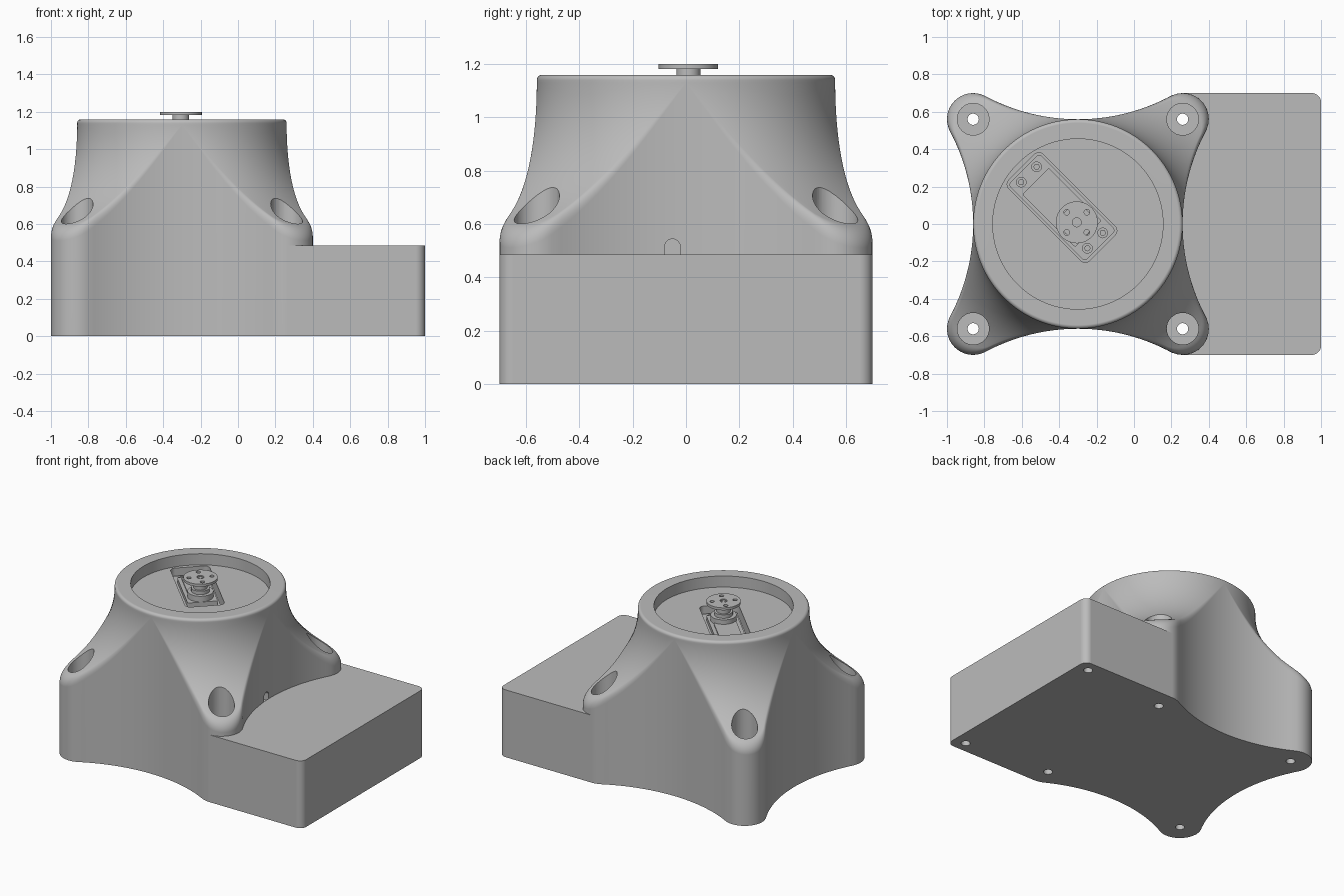
import bpy, bmesh
from math import sin, cos, pi, sqrt, atan2, radians, hypot

if "Cube" in bpy.data.objects:
    bpy.data.objects.remove(bpy.data.objects["Cube"], do_unlink=True)

grey = bpy.data.materials.new("plain grey")
grey.use_nodes = True
grey.diffuse_color = (0.5, 0.5, 0.5, 1)
grey.node_tree.nodes["Principled BSDF"].inputs["Base Color"].default_value = (0.5, 0.5, 0.5, 1)


def loft(name, rings):
    """Closed solid through equal-length rings listed bottom to top."""
    bm = bmesh.new()
    rows = [[bm.verts.new(p) for p in ring] for ring in rings]
    n = len(rows[0])
    for a, b in zip(rows, rows[1:]):
        for i in range(n):
            j = (i + 1) % n
            bm.faces.new((a[i], a[j], b[j], b[i]))
    bm.faces.new(rows[0][::-1])
    bm.faces.new(rows[-1])
    bmesh.ops.remove_doubles(bm, verts=bm.verts, dist=1e-5)
    bmesh.ops.recalc_face_normals(bm, faces=bm.faces)
    mesh = bpy.data.meshes.new(name)
    bm.to_mesh(mesh)
    bm.free()
    mesh.materials.append(grey)
    ob = bpy.data.objects.new(name, mesh)
    bpy.context.collection.objects.link(ob)
    return ob


def lathe(name, x, y, profile, n=40):
    """Turned solid from (radius, height) pairs."""
    turn = [2 * pi * i / n for i in range(n)]
    return loft(name, [[(x + r * cos(t), y + r * sin(t), z) for t in turn] for r, z in profile])


def rod(name, x, y, r, z0, z1, n=40):
    return lathe(name, x, y, [(r, z0), (r, z1)], n)


def prism(name, outline, z0, z1):
    return loft(name, [[(x, y, z) for x, y in outline] for z in (z0, z1)])


def rounded(x0, x1, y0, y1, r, seg=8):
    pts = []
    for k, (cx, cy) in enumerate([(x1 - r, y1 - r), (x0 + r, y1 - r), (x0 + r, y0 + r), (x1 - r, y0 + r)]):
        for i in range(seg + 1):
            t = (k + i / seg) * pi / 2
            pts.append((cx + r * cos(t), cy + r * sin(t)))
    return pts


def select_only(ob):
    bpy.ops.object.select_all(action='DESELECT')
    ob.select_set(True)
    bpy.context.view_layer.objects.active = ob


def cut(target, cutters):
    select_only(target)
    for c in cutters:
        c.hide_render = True
        mod = target.modifiers.new("cut", 'BOOLEAN')
        mod.operation, mod.solver, mod.object = 'DIFFERENCE', 'EXACT', c
        bpy.ops.object.modifier_apply(modifier=mod.name)


# ---- housing: four-lobed plan, flared up to a round rim ----
CX = -0.3
RIM, LOBE, TIP = 0.56, 0.56, 0.14      # rim radius, lobe centre, lobe radius
SIDE = (LOBE ** 2 - TIP ** 2) / (2 * TIP)   # radius of the hollow sides
FLARE, FZ, FILLET = 0.6, 1.13, 0.1
TOP, FLOOR, INNER = 1.16, 1.08, 0.455


def wall(t):
    phi = abs((t + pi / 4) % (pi / 2) - pi / 4)
    far = RIM + SIDE
    d = hypot(LOBE, LOBE)
    k = TIP / (SIDE + TIP)
    join = atan2(LOBE - LOBE * k, LOBE + SIDE * k)
    if phi < join:
        return far * cos(phi) - sqrt(SIDE ** 2 - (far * sin(phi)) ** 2)
    psi = pi / 4 - phi
    return d * cos(psi) + sqrt(max(0, TIP ** 2 - (d * sin(psi)) ** 2))


def section(t):
    w = wall(t)
    fx, cr = w - FILLET, RIM + FLARE
    fz = FZ - sqrt(max(0, (FLARE + FILLET) ** 2 - (cr - fx) ** 2))
    a = atan2(FZ - fz, cr - fx)
    pts = [(w, 0)]
    pts += [(fx + FILLET * cos(a * i / 8), fz + FILLET * sin(a * i / 8)) for i in range(9)]
    for i in range(1, 15):
        b = pi + a * (1 - i / 14)
        pts.append((cr + FLARE * cos(b), FZ + FLARE * sin(b)))
    for i in range(6):
        b = pi / 2 * i / 5
        pts.append((RIM - 0.02 + 0.02 * cos(b), TOP - 0.02 + 0.02 * sin(b)))
    return pts + [(INNER, TOP), (INNER, FLOOR)]


N = 288
turns = [2 * pi * i / N for i in range(N)]
sections = [section(t) for t in turns]
housing = loft("housing", [[(CX + s[k][0] * cos(t), s[k][0] * sin(t), s[k][1])
                            for t, s in zip(turns, sections)] for k in range(len(sections[0]))])

# ---- side box, rounded at its far corners ----
box_outline = rounded(0.16, 1.0, -0.7, 0.7, 0.05, 12)
box_outline = [(max(x, 0.26), y) if x < 0.5 else (x, y) for x, y in box_outline]
box_outline = [p for p in box_outline if p[0] > 0.5] + [(0.26, 0.7), (0.26, -0.7)]
box_outline.sort(key=lambda p: atan2(p[1], p[0] - 0.6))
side_box = prism("side_box", box_outline, 0, 0.485)

# ---- screw holes ----
bores, feet = [], []
for sx in (-1, 1):
    for sy in (-1, 1):
        bores.append(lathe("bore_cutter", CX + sx * LOBE, sy * LOBE,
                           [(0.03, -0.1), (0.03, 0.5), (0.085, 0.5), (0.085, 0.95)]))
for sy in (-1, 1):
    feet.append(rod("foot_cutter", 0.91, sy * 0.62, 0.03, -0.1, 0.2))

# ---- arched cable opening above the box ----
arch = [(-0.08, 0.47), (-0.022, 0.47)]
arch += [(-0.051 + 0.029 * cos(pi * i / 10), 0.515 + 0.029 * sin(pi * i / 10)) for i in range(11)]
cable_cutter = loft("cable_cutter", [[(x, y, z) for y, z in arch] for x in (0.1, 0.4)])

# ---- servo, set diagonally in a pocket ----
SX, SY, SQ = -0.385, 0.088, sqrt(0.5)


def at(u, v):
    return SX + (u + v) * SQ, SY + (v - u) * SQ


def slab(name, u0, u1, v, r, z0, z1):
    return prism(name, [at(*p) for p in rounded(u0, u1, -v, v, r)], z0, z1)


pocket_cutter = slab("pocket_cutter", -0.305, 0.305, 0.13, 0.035, 0.94, 1.2)
servo_flange = slab("servo_flange", -0.29, 0.29, 0.118, 0.02, 0.93, 1.03)
servo_body = slab("servo_body", -0.2, 0.2, 0.1, 0.008, 0.95, 1.06)
servo_lid = slab("servo_lid", -0.175, 0.06, 0.075, 0.008, 1.055, 1.068)
HX, HY = at(0.112, 0)
gear_cap = rod("gear_cap", HX, HY, 0.085, 1.05, 1.1)
collar = rod("collar", HX, HY, 0.06, 1.09, 1.125)
shaft = rod("shaft", HX, HY, 0.045, 1.12, 1.185)
horn = rod("horn", HX, HY, 0.112, 1.182, 1.2, 64)
horn_screw = rod("horn_screw", HX, HY, 0.014, 1.18, 1.197)

flange_cutters = [rod("flange_cutter", *at(u, v), 0.026, 0.98, 1.1, 24)
                  for u in (-0.25, 0.25) for v in (-0.058, 0.058)]
flange_screws = [rod("flange_screw", *at(u, v), 0.016, 0.97, 1.025, 24)
                 for u in (-0.25, 0.25) for v in (-0.058, 0.058)]
horn_cutters = [rod("horn_cutter", HX + a * 0.054, HY + b * 0.054, 0.015, 1.1, 1.3, 20)
                for a in (-1, 1) for b in (-1, 1)]
horn_cutters.append(rod("horn_cutter", HX, HY, 0.024, 1.19, 1.3, 24))

cut(housing, bores + [cable_cutter, pocket_cutter])
cut(side_box, bores + feet)
cut(servo_flange, flange_cutters)
cut(horn, horn_cutters)
for c in bores + feet + flange_cutters + horn_cutters + [cable_cutter, pocket_cutter]:
    bpy.data.objects.remove(c, do_unlink=True)

# ---- shading ----
for ob in [housing, side_box, servo_flange, servo_body, servo_lid, gear_cap, collar,
           shaft, horn, horn_screw] + flange_screws:
    select_only(ob)
    bpy.ops.object.shade_smooth_by_angle(angle=radians(30))
    mod = ob.modifiers.new("even shading", 'WEIGHTED_NORMAL')
    mod.keep_sharp = True
